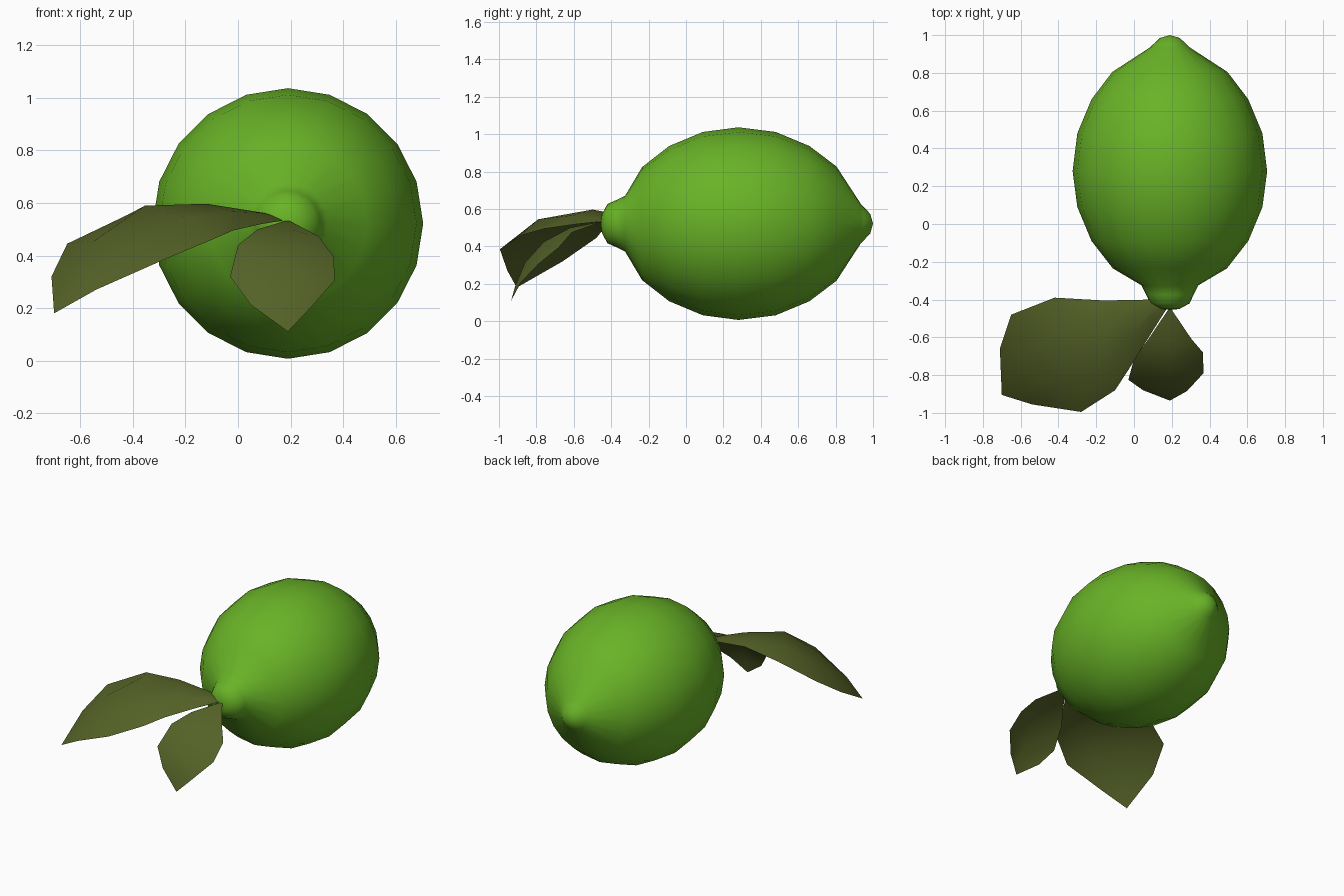
import bpy
import bmesh
import math
from mathutils import Vector

cube = bpy.data.objects.get("Cube")
if cube:
    bpy.data.objects.remove(cube, do_unlink=True)


def make_material(name, colour):
    mat = bpy.data.materials.new(name)
    mat.use_nodes = True
    mat.diffuse_color = (*colour, 1)
    bsdf = mat.node_tree.nodes["Principled BSDF"]
    bsdf.inputs["Base Color"].default_value = (*colour, 1)
    bsdf.inputs["Roughness"].default_value = 0.6
    return mat


def finish(bm, name, material):
    """Turn a bmesh into a smooth shaded object with one material."""
    bmesh.ops.recalc_face_normals(bm, faces=bm.faces)
    for face in bm.faces:
        face.smooth = True
    mesh = bpy.data.meshes.new(name)
    bm.to_mesh(mesh)
    bm.free()
    mesh.materials.append(material)
    obj = bpy.data.objects.new(name, mesh)
    bpy.context.scene.collection.objects.link(obj)
    return obj


def lathe_y(name, profile, centre, sides, material):
    """Spin a (y, radius) profile around a line parallel to y."""
    bm = bmesh.new()
    verts = [bm.verts.new((centre.x, y, centre.z + r)) for y, r in profile]
    edges = [bm.edges.new(pair) for pair in zip(verts, verts[1:])]
    bmesh.ops.spin(bm, geom=verts + edges, cent=centre, axis=(0, 1, 0),
                   angle=math.tau, steps=sides)
    bmesh.ops.remove_doubles(bm, verts=bm.verts, dist=0.001)
    return finish(bm, name, material)


def leaf(name, base, stations, tip, material):
    """Loft a thin blade from base to tip through cross rows of points."""
    bm = bmesh.new()
    start, end = bm.verts.new(base), bm.verts.new(tip)
    rows = [[bm.verts.new(p) for p in row] for row in stations]
    for a, b in zip(rows, rows[1:]):
        for i in range(len(a) - 1):
            bm.faces.new((a[i], a[i + 1], b[i + 1], b[i]))
    for i in range(len(rows[0]) - 1):
        bm.faces.new((start, rows[0][i + 1], rows[0][i]))
        bm.faces.new((end, rows[-1][i], rows[-1][i + 1]))
    obj = finish(bm, name, material)
    # make the upper side of the blade the outward side
    if sum(p.normal.z * p.area for p in obj.data.polygons) < 0:
        obj.data.flip_normals()
    return obj


fruit_green = make_material("fruit green", (0.14, 0.45, 0.02))
leaf_green = make_material("leaf olive green", (0.09, 0.122, 0.02))

# Fruit body with the stem collar at the front and the nipple at the back
fruit_profile = [
    (-0.455, 0), (-0.45, 0.05), (-0.42, 0.105), (-0.375, 0.125),
    (-0.325, 0.15), (-0.235, 0.302), (-0.09, 0.415), (0.09, 0.49),
    (0.28, 0.515), (0.48, 0.49), (0.66, 0.415), (0.805, 0.305),
    (0.935, 0.105), (0.95, 0.09), (0.985, 0.052), (1, 0),
]
lathe_y("fruit", fruit_profile, Vector((0.19, 0, 0.522)), 20, fruit_green)

# Large leaf: each row runs from back edge over the crease to the front edge
leaf("large_leaf", (0.185, -0.43, 0.535), [
    [(0.1, -0.4, 0.555), (0.1, -0.44, 0.562), (0.09, -0.49, 0.555), (0.09, -0.58, 0.52)],
    [(-0.16, -0.405, 0.58), (-0.12, -0.5, 0.597), (-0.02, -0.6, 0.567), (-0.02, -0.757, 0.495)],
    [(-0.42, -0.39, 0.555), (-0.354, -0.53, 0.59), (-0.19, -0.79, 0.545), (-0.1, -0.88, 0.46)],
    [(-0.65, -0.48, 0.445), (-0.55, -0.66, 0.455), (-0.4, -0.86, 0.433), (-0.28, -0.995, 0.385)],
    [(-0.71, -0.66, 0.32), (-0.66, -0.77, 0.315), (-0.59, -0.89, 0.305), (-0.54, -0.955, 0.27)],
], (-0.7, -0.905, 0.18), leaf_green)

# Small leaf: each row runs from one side over the midrib to the other
leaf("small_leaf", (0.19, -0.44, 0.535), [
    [(0.076, -0.61, 0.5), (0.19, -0.62, 0.5), (0.305, -0.61, 0.475)],
    [(0, -0.715, 0.44), (0.185, -0.76, 0.425), (0.365, -0.68, 0.395)],
    [(-0.03, -0.825, 0.32), (0.18, -0.86, 0.315), (0.368, -0.79, 0.305)],
    [(0.048, -0.88, 0.213), (0.185, -0.91, 0.2), (0.28, -0.885, 0.205)],
], (0.19, -0.935, 0.11), leaf_green)
